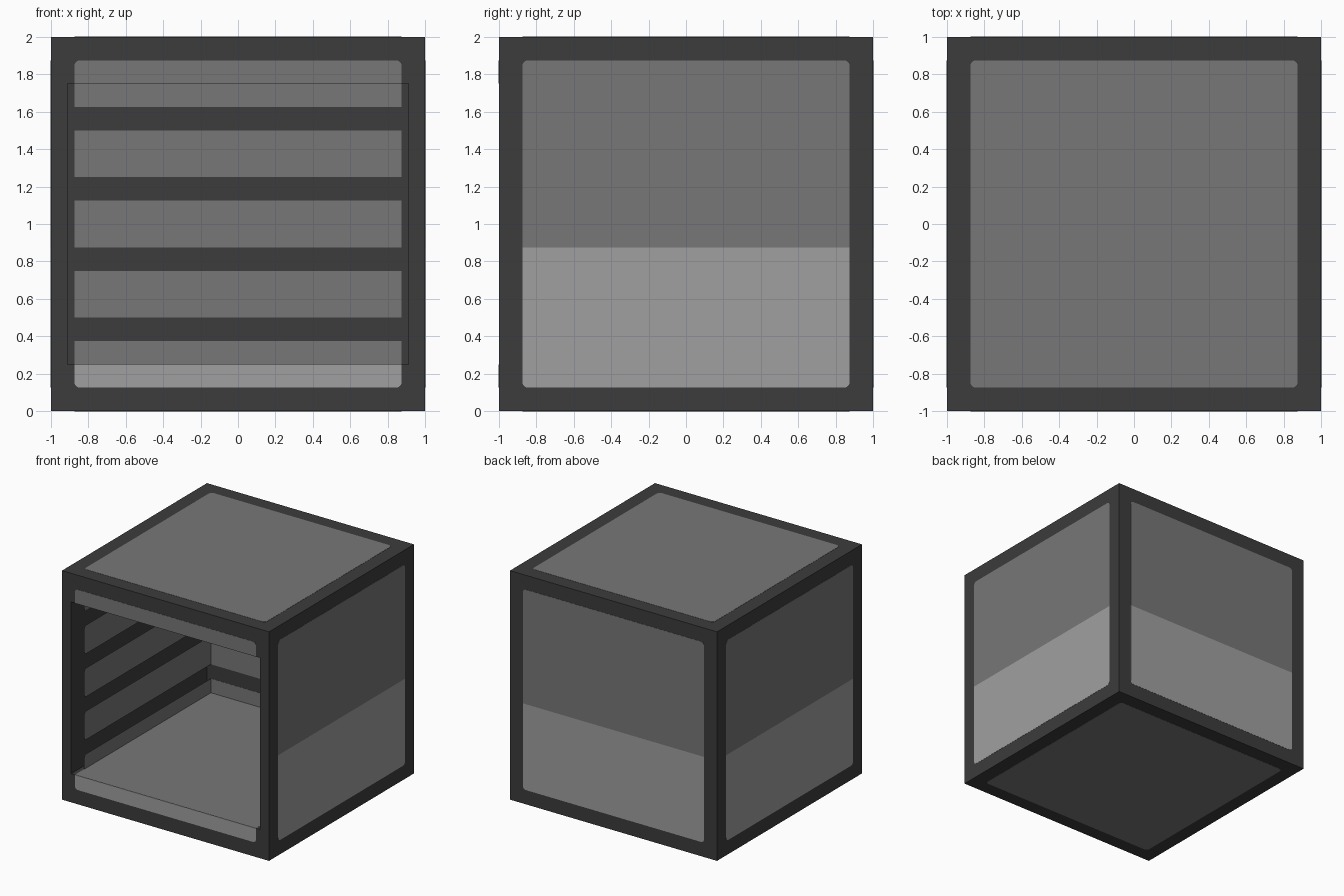
import bpy, bmesh
from math import cos, sin, pi
from mathutils import Vector

if "Cube" in bpy.data.objects:
    bpy.data.objects.remove(bpy.data.objects["Cube"])

X, Y, Z = Vector((1, 0, 0)), Vector((0, 1, 0)), Vector((0, 0, 1))
EDGE = 0.875      # half width of the panels and of the cavity
LIP = 0.125       # frame width and shelf band height
ROUND = 0.03
THICK = 0.0015


def material(name, value):
    mat = bpy.data.materials.new(name)
    mat.use_nodes = True
    colour = (value, value, value, 1)
    mat.diffuse_color = colour
    mat.node_tree.nodes["Principled BSDF"].inputs["Base Color"].default_value = colour
    return mat


dark = material("charcoal", 0.045)
mid = material("mid_grey", 0.185)
light = material("light_grey", 0.35)


def finish(bm, name, mat):
    bmesh.ops.recalc_face_normals(bm, faces=bm.faces)
    mesh = bpy.data.meshes.new(name)
    bm.to_mesh(mesh)
    bm.free()
    mesh.materials.append(mat)
    obj = bpy.data.objects.new(name, mesh)
    bpy.context.collection.objects.link(obj)
    return obj


def panel(name, mat, origin, u, v, u0, u1, v0, v1, rounded=""):
    """Thin plate facing u x v; rounded lists corners 0-3 from lower left, anticlockwise."""
    points = []
    corners = [(u0, v0, 1, 1), (u1, v0, -1, 1), (u1, v1, -1, -1), (u0, v1, 1, -1)]
    for i, (a, b, da, db) in enumerate(corners):
        if str(i) in rounded:
            for k in range(5):
                t = pi + i * pi / 2 + k * pi / 8
                points.append((a + ROUND * (da + cos(t)), b + ROUND * (db + sin(t))))
        else:
            points.append((a, b))
    bm = bmesh.new()
    face = bm.faces.new([bm.verts.new(origin + u * a + v * b) for a, b in points])
    solid = bmesh.ops.extrude_face_region(bm, geom=[face], use_keep_orig=True)
    moved = [g for g in solid["geom"] if isinstance(g, bmesh.types.BMVert)]
    bmesh.ops.translate(bm, verts=moved, vec=u.cross(v) * THICK)
    return finish(bm, name, mat)


# Hollow casing, open at the front
bm = bmesh.new()
bmesh.ops.create_cube(bm, size=2)
bmesh.ops.translate(bm, verts=bm.verts, vec=Z)
front = min(bm.faces, key=lambda f: f.calc_center_median().y)
bmesh.ops.inset_individual(bm, faces=[front], thickness=LIP)
for vert in front.verts:
    vert.co.z = 0.25 if vert.co.z < 1 else 1.75
cavity = bmesh.ops.extrude_face_region(bm, geom=[front])
moved = [g for g in cavity["geom"] if isinstance(g, bmesh.types.BMVert)]
bmesh.ops.translate(bm, verts=moved, vec=Y * (1 + EDGE))
if front.is_valid:
    bmesh.ops.delete(bm, geom=[front], context="FACES_ONLY")
finish(bm, "casing", dark)

# Two-tone outer panels
for side, origin, u in (("left", X, Y), ("right", -X, -Y), ("back", Y, -X)):
    panel(side + "_upper_panel", mid, origin, u, Z, -EDGE, EDGE, 0.875, 1.875, "23")
    panel(side + "_lower_panel", light, origin, u, Z, -EDGE, EDGE, 0.125, 0.875, "01")

# Top and bottom panels
panel("top_panel", mid, Z * 2, X, Y, -EDGE, EDGE, -EDGE, EDGE, "0123")
panel("bottom_panel", mid, Vector(), X, -Y, -EDGE, EDGE, -EDGE, EDGE, "0123")

# Strips above and below the opening
panel("front_upper_strip", mid, -Y, X, Z, -EDGE, EDGE, 1.75, 1.875, "23")
panel("front_lower_strip", light, -Y, X, Z, -EDGE, EDGE, 0.125, 0.25, "01")

# Cavity floor and ceiling
panel("floor", mid, Z * 0.25, X, Y, -EDGE, EDGE, -1, EDGE)
panel("ceiling", mid, Z * 1.75, X, -Y, -EDGE, EDGE, -EDGE, 1)

# Inner wall panels, leaving dark rails between them
for i in range(5):
    low = max(0.25, 0.125 + i * 0.375)
    high = min(1.75, 0.375 + i * 0.375)
    bottom, top = i > 0, i < 4
    panel(f"inner_back_panel_{i}", mid, Y * EDGE, X, Z, -EDGE, EDGE, low, high)
    panel(f"inner_right_panel_{i}", mid, -X * EDGE, Y, Z, -EDGE, EDGE, low, high,
          "0" * bottom + "3" * top)
    panel(f"inner_left_panel_{i}", mid, X * EDGE, -Y, Z, -EDGE, EDGE, low, high,
          "1" * bottom + "2" * top)
